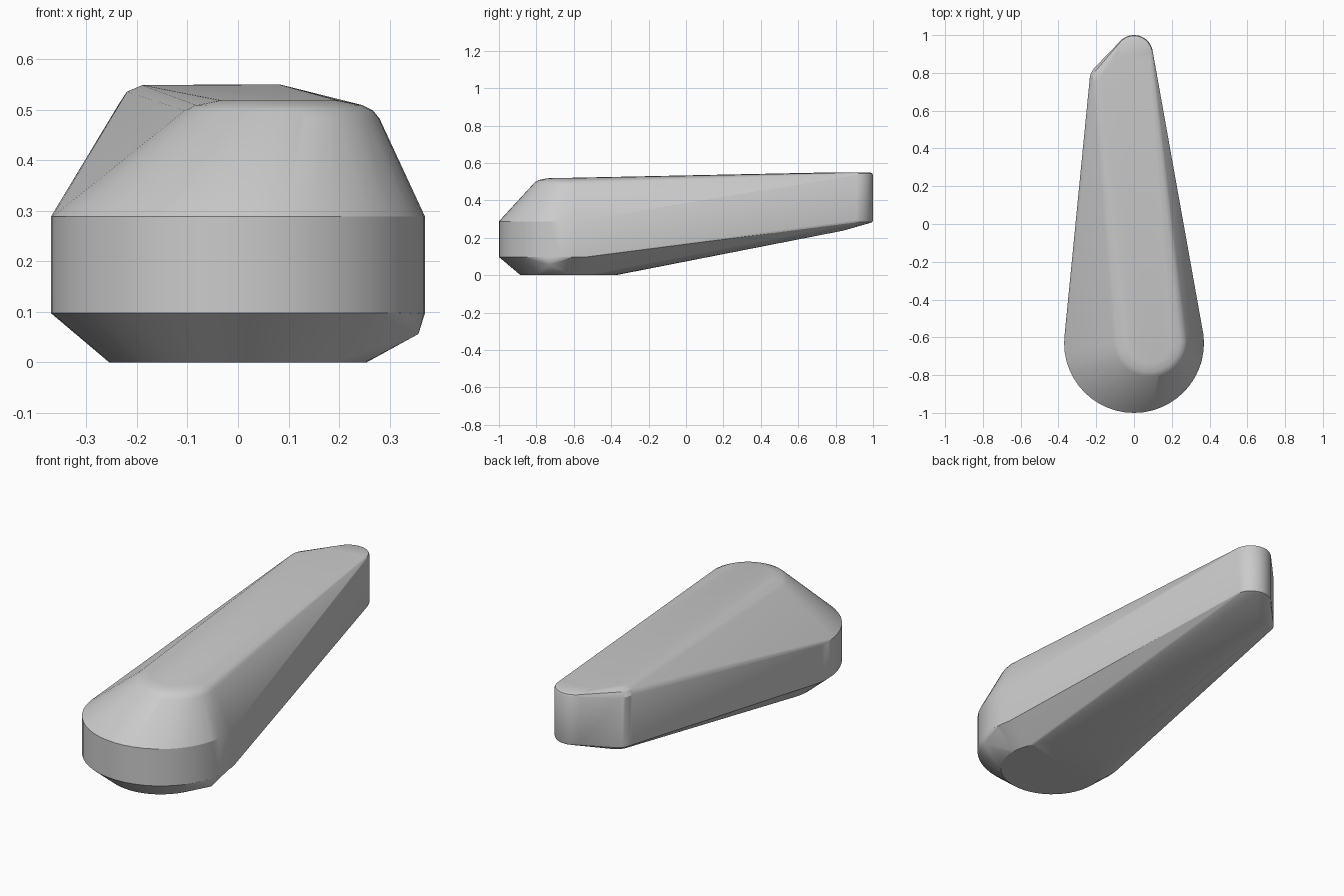
import bpy, bmesh, math

if "Cube" in bpy.data.objects:
    bpy.data.objects.remove(bpy.data.objects["Cube"])

def ring(cx, cy, r, z, n=48, a0=0.0, a1=360.0):
    return [(cx + r * math.cos(math.radians(a0 + (a1 - a0) * i / n)),
             cy + r * math.sin(math.radians(a0 + (a1 - a0) * i / n)), z)
            for i in range(n)]

def hull(name, points):
    bm = bmesh.new()
    for p in points:
        bm.verts.new(p)
    bmesh.ops.remove_doubles(bm, verts=bm.verts[:], dist=1e-5)
    bmesh.ops.convex_hull(bm, input=bm.verts[:])
    loose = [v for v in bm.verts if not v.link_faces]
    bmesh.ops.delete(bm, geom=loose, context='VERTS')
    bmesh.ops.recalc_face_normals(bm, faces=bm.faces[:])
    me = bpy.data.meshes.new(name)
    bm.to_mesh(me)
    bm.free()
    ob = bpy.data.objects.new(name, me)
    bpy.context.collection.objects.link(ob)
    bpy.ops.object.select_all(action='DESELECT')
    ob.select_set(True)
    bpy.context.view_layer.objects.active = ob
    bpy.ops.object.shade_smooth_by_angle(angle=math.radians(25))
    return ob

# Round hub with a chamfered foot
HUB = (0.0, -0.63)
pts = ring(*HUB, 0.255, 0.0) + ring(*HUB, 0.37, 0.097) + ring(*HUB, 0.37, 0.288)

# Front of the raised top, rounded over at its rim
for r, z in ((0.20, 0.482), (0.187, 0.498), (0.165, 0.509), (0.12, 0.518)):
    pts += ring(0.08, -0.62, r, z)

# Narrow tip at the back
for r, z in ((0.085, 0.279), (0.096, 0.284), (0.10, 0.294),
             (0.10, 0.535), (0.096, 0.544), (0.085, 0.549)):
    pts += ring(0.0, 0.90, r, z)

# Shoulder beside the tip
for r, z in ((0.08, 0.238), (0.10, 0.255), (0.10, 0.512),
             (0.085, 0.535), (0.055, 0.548)):
    pts += ring(-0.135, 0.76, r, z)

hull("lever_body", pts)

# Small drooping lip on the right side of the foot
lip = [(0.357, -0.73, 0.056)]
lip += ring(*HUB, 0.37, 0.097, 10, -42, 8)
lip += ring(*HUB, 0.255, 0.0, 10, -42, 8)
hull("lower_lip", lip)
